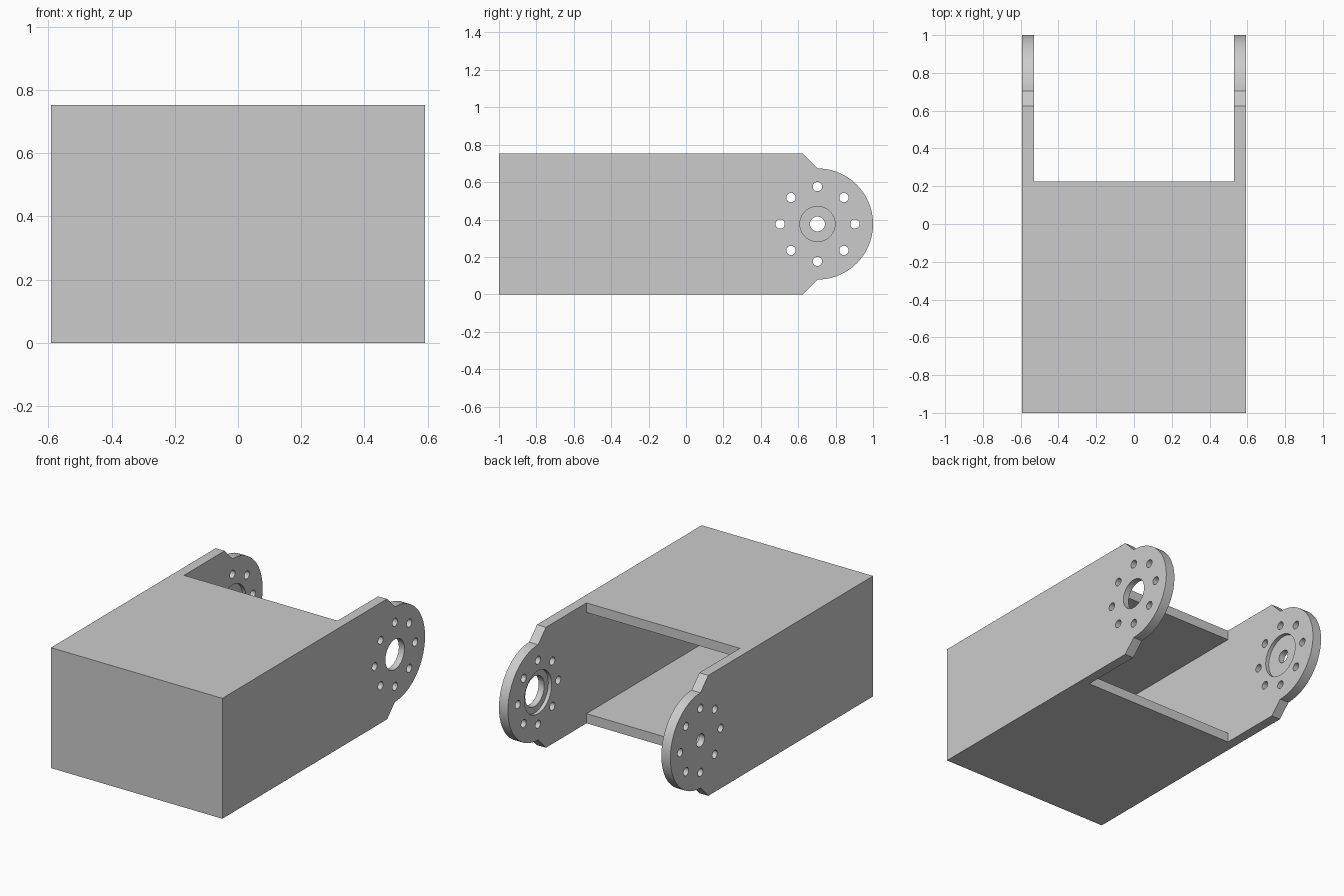
import bpy
import bmesh
from math import sin, cos, pi, radians
from mathutils import Matrix

cube = bpy.data.objects.get("Cube")
if cube:
    bpy.data.objects.remove(cube, do_unlink=True)

HALF_W, INNER_W = 0.592, 0.53     # outer and inner half widths
HEIGHT, WALL = 0.752, 0.06
PIVOT_Y, PIVOT_Z, EAR_R = 0.703, HEIGHT / 2, 0.297
SHOULDER_Y, PLATE_END = 0.625, 0.225

grey = bpy.data.materials.new("plain_grey")
grey.use_nodes = True
colour = (0.6, 0.6, 0.6, 1)
grey.diffuse_color = colour
grey.node_tree.nodes["Principled BSDF"].inputs["Base Color"].default_value = colour


def make_object(name, bm):
    bmesh.ops.recalc_face_normals(bm, faces=bm.faces)
    mesh = bpy.data.meshes.new(name)
    bm.to_mesh(mesh)
    bm.free()
    mesh.materials.append(grey)
    obj = bpy.data.objects.new(name, mesh)
    bpy.context.collection.objects.link(obj)
    return obj


def extrude_side_profile(name, points):
    bm = bmesh.new()
    face = bm.faces.new([bm.verts.new((-HALF_W, y, z)) for y, z in points])
    new = bmesh.ops.extrude_face_region(bm, geom=[face])["geom"]
    verts = [v for v in new if isinstance(v, bmesh.types.BMVert)]
    bmesh.ops.translate(bm, verts=verts, vec=(2 * HALF_W, 0, 0))
    return make_object(name, bm)


def box_cutter(low, high):
    bm = bmesh.new()
    bmesh.ops.create_cube(bm, size=1)
    for v in bm.verts:
        v.co = [low[i] if v.co[i] < 0 else high[i] for i in range(3)]
    return make_object("box_cutter", bm)


def bore_cutter(x0, x1, radius, y=PIVOT_Y, z=PIVOT_Z, sides=48):
    bm = bmesh.new()
    place = Matrix.Translation(((x0 + x1) / 2, y, z)) @ Matrix.Rotation(pi / 2, 4, "Y")
    bmesh.ops.create_cone(bm, cap_ends=True, segments=sides, radius1=radius,
                          radius2=radius, depth=x1 - x0, matrix=place)
    return make_object("bore_cutter", bm)


def cut(target, cutter):
    cutter.hide_render = True
    mod = target.modifiers.new("cut", "BOOLEAN")
    mod.operation = "DIFFERENCE"
    mod.solver = "EXACT"
    mod.object = cutter
    bpy.ops.object.modifier_apply(modifier=mod.name)
    bpy.data.objects.remove(cutter, do_unlink=True)


# Side silhouette: box, chamfered shoulders and round pivot ears
STEPS = 48
arc = [(PIVOT_Y + EAR_R * cos(a), PIVOT_Z + EAR_R * sin(a))
       for a in (-pi / 2 + pi * i / STEPS for i in range(STEPS + 1))]
bracket = extrude_side_profile("bracket_body", [
    (-1, HEIGHT), (-1, 0), (SHOULDER_Y, 0), *arc, (SHOULDER_Y, HEIGHT)])

bpy.ops.object.select_all(action="DESELECT")
bpy.context.view_layer.objects.active = bracket
bracket.select_set(True)

# Opening between the ears, and the hollow inside the box
cut(bracket, box_cutter((-INNER_W, PLATE_END, -0.1), (INNER_W, 1.1, 0.9)))
cut(bracket, box_cutter((-INNER_W, -1 + WALL, WALL), (INNER_W, 0.4, HEIGHT - WALL)))

# Shallow round seats on the inner faces, then the two different bores
cut(bracket, bore_cutter(-0.553, 0.553, 0.134))
cut(bracket, bore_cutter(0.4, 0.7, 0.094))
cut(bracket, bore_cutter(-0.7, -0.4, 0.04, sides=32))

# Ring of bolt holes through both ears
for i in range(8):
    a = i * pi / 4
    cut(bracket, bore_cutter(-0.7, 0.7, 0.025, PIVOT_Y + 0.2 * cos(a),
                             PIVOT_Z + 0.2 * sin(a), 24))

bpy.ops.object.shade_smooth_by_angle(angle=radians(30))
